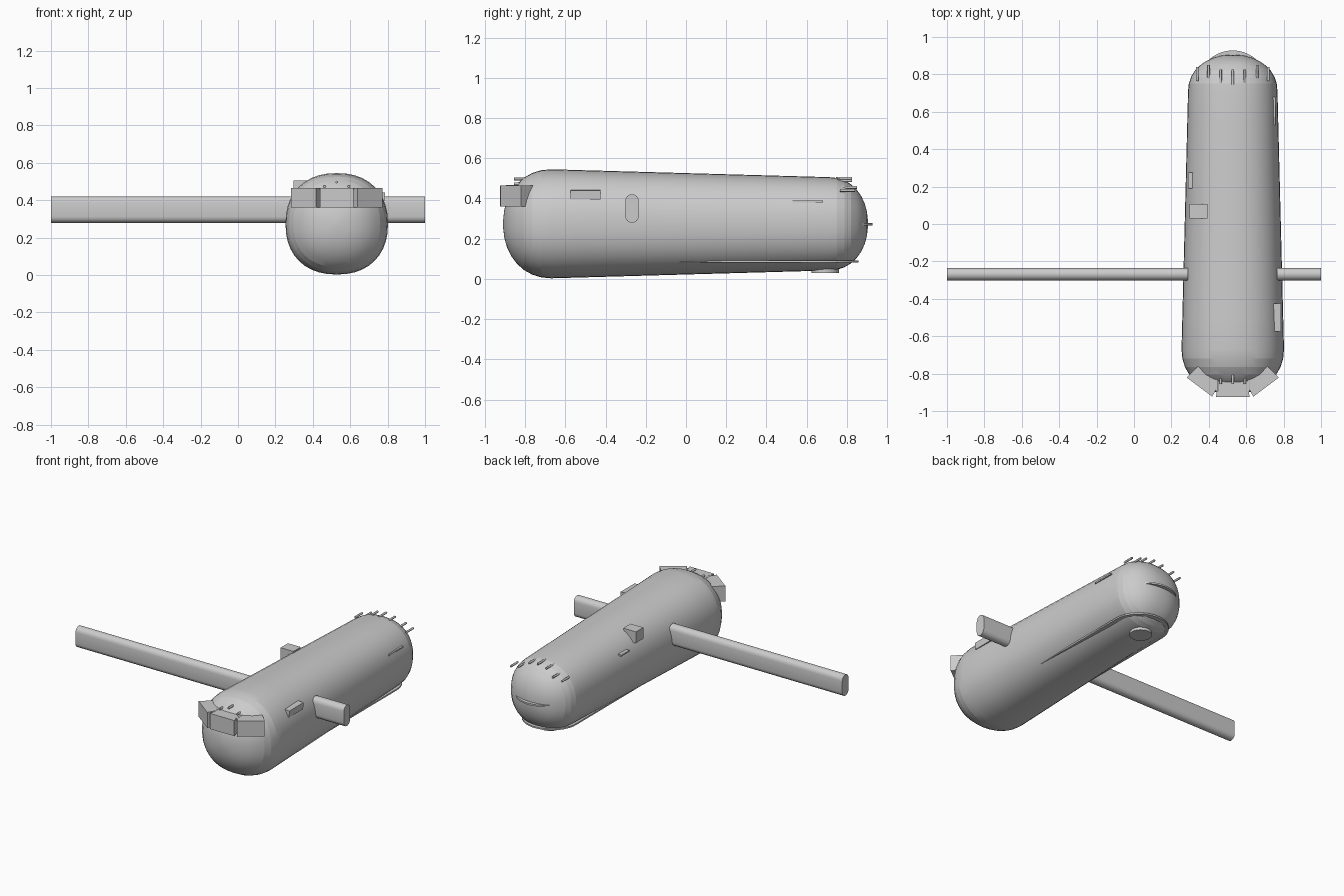
import bpy, bmesh
from math import sin, cos, pi, radians
from mathutils import Vector, Matrix

if "Cube" in bpy.data.objects:
    bpy.data.objects.remove(bpy.data.objects["Cube"])

CX, CZ = 0.528, 0.274


def make(name, verts, faces):
    me = bpy.data.meshes.new(name)
    me.from_pydata(verts, [], faces)
    bm = bmesh.new()
    bm.from_mesh(me)
    bmesh.ops.recalc_face_normals(bm, faces=bm.faces)
    bm.to_mesh(me)
    bm.free()
    ob = bpy.data.objects.new(name, me)
    bpy.context.collection.objects.link(ob)
    return ob


def loft(name, rings):
    """Skin a list of closed rings and cap both ends."""
    n = len(rings[0])
    verts = [v for r in rings for v in r]
    faces = [(k * n + i, k * n + (i + 1) % n, (k + 1) * n + (i + 1) % n, (k + 1) * n + i)
             for k in range(len(rings) - 1) for i in range(n)]
    faces += [tuple(range(n)), tuple(range((len(rings) - 1) * n, len(rings) * n))]
    return make(name, verts, faces)


def smooth(ob, angle=30):
    bpy.ops.object.select_all(action='DESELECT')
    ob.select_set(True)
    bpy.context.view_layer.objects.active = ob
    bpy.ops.object.shade_smooth_by_angle(angle=radians(angle))


def plate(name, outline, z0, z1):
    return loft(name, [[(x, y, z) for x, y in outline] for z in (z0, z1)])


def sgn_pow(v, p):
    return abs(v) ** p * (1 if v >= 0 else -1)


# Tapered capsule body
def body_ring(y, w, h, n=40, e=2 / 2.25):
    return [(CX + w * sgn_pow(cos(2 * pi * i / n), e), y,
             CZ + h * sgn_pow(sin(2 * pi * i / n), e)) for i in range(n)]


rings = []
CAP = 8
Y0, Y1, W0, W1, H0, H1 = -0.67, 0.71, 0.274, 0.239, 0.271, 0.232
for i in range(CAP):
    a = (0.03 + 0.97 * i / CAP) * pi / 2
    s = sin(a) ** 0.94
    rings.append(body_ring(Y0 - 0.24 * cos(a) ** 0.94, W0 * s, H0 * s))
for i in range(9):
    t = i / 8
    rings.append(body_ring(Y0 + (Y1 - Y0) * t, W0 + (W1 - W0) * t, H0 + (H1 - H0) * t))
for i in range(CAP - 1, -1, -1):
    a = (0.03 + 0.97 * i / CAP) * pi / 2
    s = sin(a) ** 0.94
    rings.append(body_ring(Y1 + 0.195 * cos(a) ** 0.94, W1 * s, H1 * s))
smooth(loft("body", rings), 12)


# Side bars with a rounded profile
def bar(name, x0, x1):
    r, cy, cz, half = 0.0335, -0.2685, 0.35, 0.0375
    prof = []
    for i in range(18):
        a = pi * (i if i < 9 else i - 1) / 8
        prof.append((cy + r * cos(a), cz + r * sin(a) + (half if i < 9 else -half)))
    smooth(loft(name, [[(x, y, z) for y, z in prof] for x in (x0, x1)]), 35)


bar("long_bar", -1.0, 0.29)
bar("short_bar", 0.765, 1.0)


# Front window panels, tapering back into the body
def window(name, cx, cy, angle, width):
    m = Matrix.Translation((cx, cy, 0.412)) @ Matrix.Rotation(angle, 4, 'Z')
    out = []
    for y, k, zt, zb in ((0, 1, 0.053, -0.052), (0.085, 0.86, 0.053, -0.052)):
        w = width / 2 * k
        out.append([tuple(m @ Vector(p)) for p in
                    ((-w, y, zb), (w, y, zb), (w, y, zt), (-w, y, zt))])
    loft(name, out)


window("window_centre", CX, -0.925, 0, 0.18)
for s, nm in ((-1, "left"), (1, "right")):
    window("window_" + nm, CX + s * 0.178, -0.872, s * radians(37), 0.17)


# Small pins at both ends
def pin(name, x, y0, y1, z, r=0.007):
    smooth(loft(name, [[(x + r * cos(pi * i / 4), y, z + r * sin(pi * i / 4))
                        for i in range(8)] for y in (y0, y1)]), 50)


pin("front_pin_centre", CX, -0.855, -0.79, 0.497)
for s in (-1, 1):
    pin("front_pin_side", CX + s * 0.065, -0.855, -0.79, 0.473)
    # strip between windows
    pin("window_post", CX + s * 0.085, -0.895, -0.83, 0.46)
    for dx, y, z in ((0.065, 0.825, 0.489), (0.13, 0.85, 0.455), (0.19, 0.84, 0.44)):
        pin("rear_pin", CX + s * dx, y - 0.075, y, z)
pin("rear_pin_top", CX, 0.745, 0.825, 0.5)


# Wedge-shaped side pods
def pod(name, y0, y1, prof):
    loft(name, [[(x, y, z) for x, z in prof] for y in (y0, y1)])


pod("right_pod", -0.575, -0.425, [(0.72, 0.40), (0.783, 0.395), (0.786, 0.44), (0.72, 0.445)])
pod("left_pod", 0.03, 0.108, [(0.297, 0.505), (0.392, 0.505), (0.36, 0.41), (0.297, 0.43)])

# Thin side fins
pod("right_fin", 0.53, 0.68, [(0.72, 0.378), (0.757, 0.38), (0.757, 0.39), (0.72, 0.39)])
pod("left_fin", 0.19, 0.275, [(0.289, 0.405), (0.34, 0.405), (0.34, 0.415), (0.289, 0.415)])


# Rear lip, under-rim and bottom foot
def circle(cx, cy, r, n=40):
    return [(cx + r * cos(2 * pi * i / n), cy + r * sin(2 * pi * i / n)) for i in range(n)]


plate("rear_lip", circle(CX, 0.74, 0.188), 0.266, 0.277)
R = 0.183
rim = [(CX + R * cos(pi * i / 24), 0.675 + R * sin(pi * i / 24)) for i in range(25)]
plate("under_rim", rim + [(CX - R, -0.12), (CX + R, -0.12)], 0.082, 0.092)
plate("bottom_foot", circle(CX, 0.692, 0.068, 28), 0.03, 0.07)
